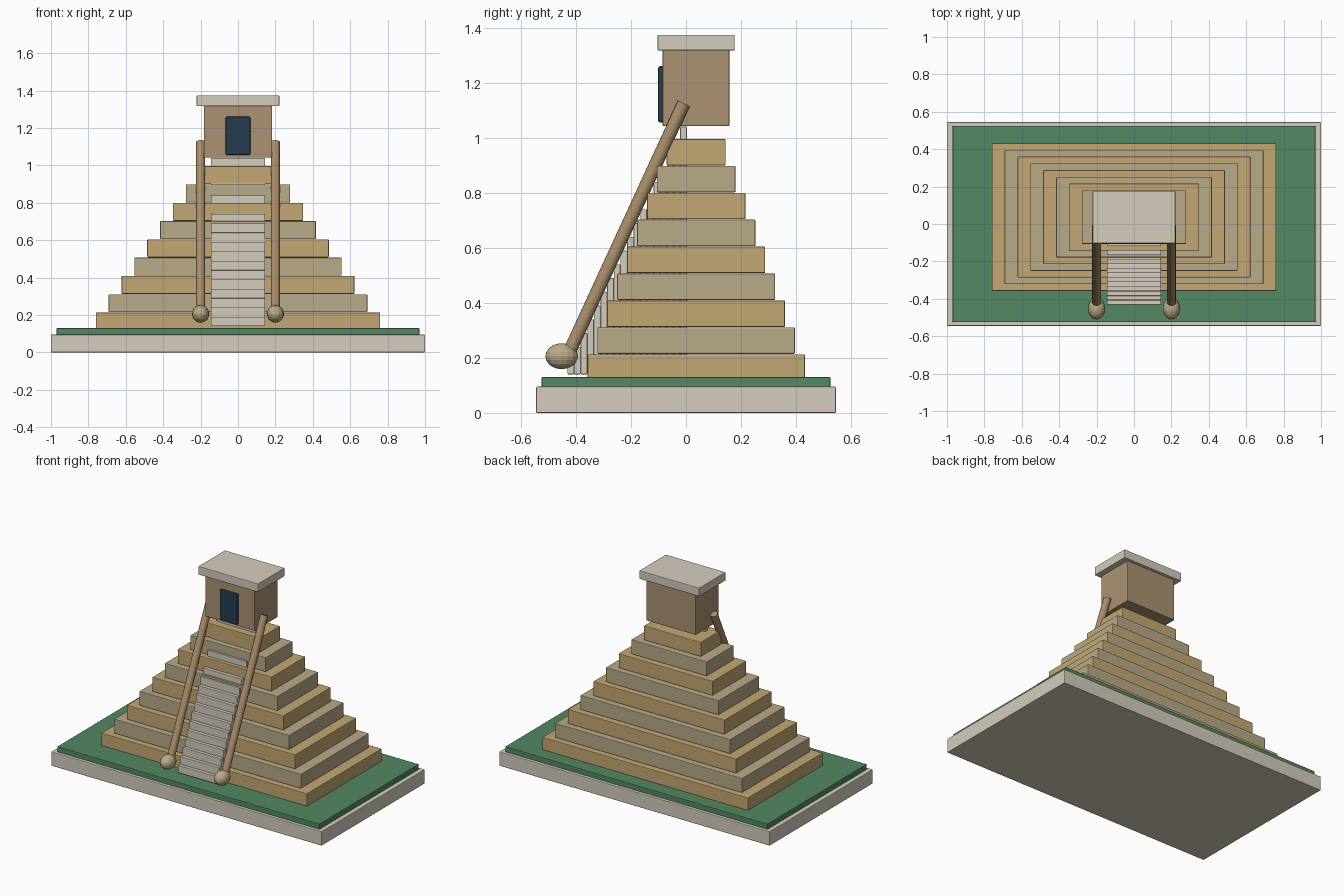
import bpy, math
from mathutils import Vector

if "Cube" in bpy.data.objects:
    bpy.data.objects.remove(bpy.data.objects["Cube"])


def material(name, rgb):
    m = bpy.data.materials.new(name)
    # sRGB picture colour to linear
    m.diffuse_color = [c ** 2.2 for c in rgb] + [1]
    m.use_nodes = True
    m.node_tree.nodes["Principled BSDF"].inputs["Base Color"].default_value = m.diffuse_color
    return m


STONE = material("pale_stone", (0.83, 0.80, 0.74))
GREEN = material("grass", (0.33, 0.53, 0.39))
GOLD = material("gold_stone", (0.76, 0.65, 0.45))
TAN = material("tan_stone", (0.72, 0.66, 0.53))
HOUSE = material("temple_wall", (0.66, 0.57, 0.45))
RAIL = material("rail_brown", (0.66, 0.55, 0.42))
DARK = material("door_blue", (0.16, 0.25, 0.32))


def box(name, x, y, z, mat, bevel=0.004):
    """Bevelled box from half-width x, and (min, max) ranges y and z."""
    bpy.ops.mesh.primitive_cube_add(size=1, location=(0, sum(y) / 2, sum(z) / 2))
    o = bpy.context.object
    o.name = name
    o.scale = (2 * x, y[1] - y[0], z[1] - z[0])
    bpy.ops.object.transform_apply(location=False, rotation=False, scale=True)
    b = o.modifiers.new("Bevel", 'BEVEL')
    b.width = bevel
    b.segments = 2
    o.data.materials.append(mat)
    return o


# Ground slab and lawn
box("base_slab", 1.0, (-0.545, 0.545), (0, 0.095), STONE)
box("lawn", 0.97, (-0.525, 0.525), (0.09, 0.13), GREEN)

# Nine stepped tiers, alternating colour
for i in range(9):
    half_y = 0.395 - 0.036 * i
    top = 0.213 + 0.0978 * i
    box(f"tier_{i + 1}", 0.76 - 0.0687 * i, (0.037 - half_y, 0.037 + half_y),
        (top - 0.096, top), TAN if i % 2 else GOLD)

# Staircase: slim columns rising toward the temple
STEPS, PITCH = 18, 0.0241
for i in range(STEPS):
    y = -0.431 + PITCH * i
    box(f"stair_{i + 1}", 0.144, (y, y + PITCH), (0.14, 0.19 + 0.05 * i), STONE, 0.003)

# Temple with doorway and roof
box("temple", 0.183, (-0.085, 0.158), (1.042, 1.32), HOUSE)
box("doorway", 0.066, (-0.102, -0.08), (1.055, 1.26), DARK, 0.008)
box("roof", 0.221, (-0.103, 0.177), (1.317, 1.374), STONE)

# Sloping rails with rounded heads at the foot
low, high = Vector((0, -0.434, 0.2)), Vector((0, -0.008, 1.125))
d = high - low
for side, label in ((-1, "left"), (1, "right")):
    mid = (low + high) / 2 + Vector((0.2 * side, 0, 0))
    bpy.ops.mesh.primitive_cylinder_add(vertices=16, radius=0.024, depth=d.length, location=mid,
                                        rotation=d.to_track_quat('Z', 'Y').to_euler())
    o = bpy.context.object
    o.name = f"rail_{label}"
    o.data.materials.append(RAIL)
    bpy.ops.object.shade_smooth_by_angle(angle=math.radians(40))
    bpy.ops.mesh.primitive_uv_sphere_add(segments=16, ring_count=10, radius=1,
                                         location=(0.2 * side, -0.452, 0.206))
    o = bpy.context.object
    o.name = f"rail_head_{label}"
    o.scale = (0.046, 0.059, 0.047)
    o.data.materials.append(TAN)
